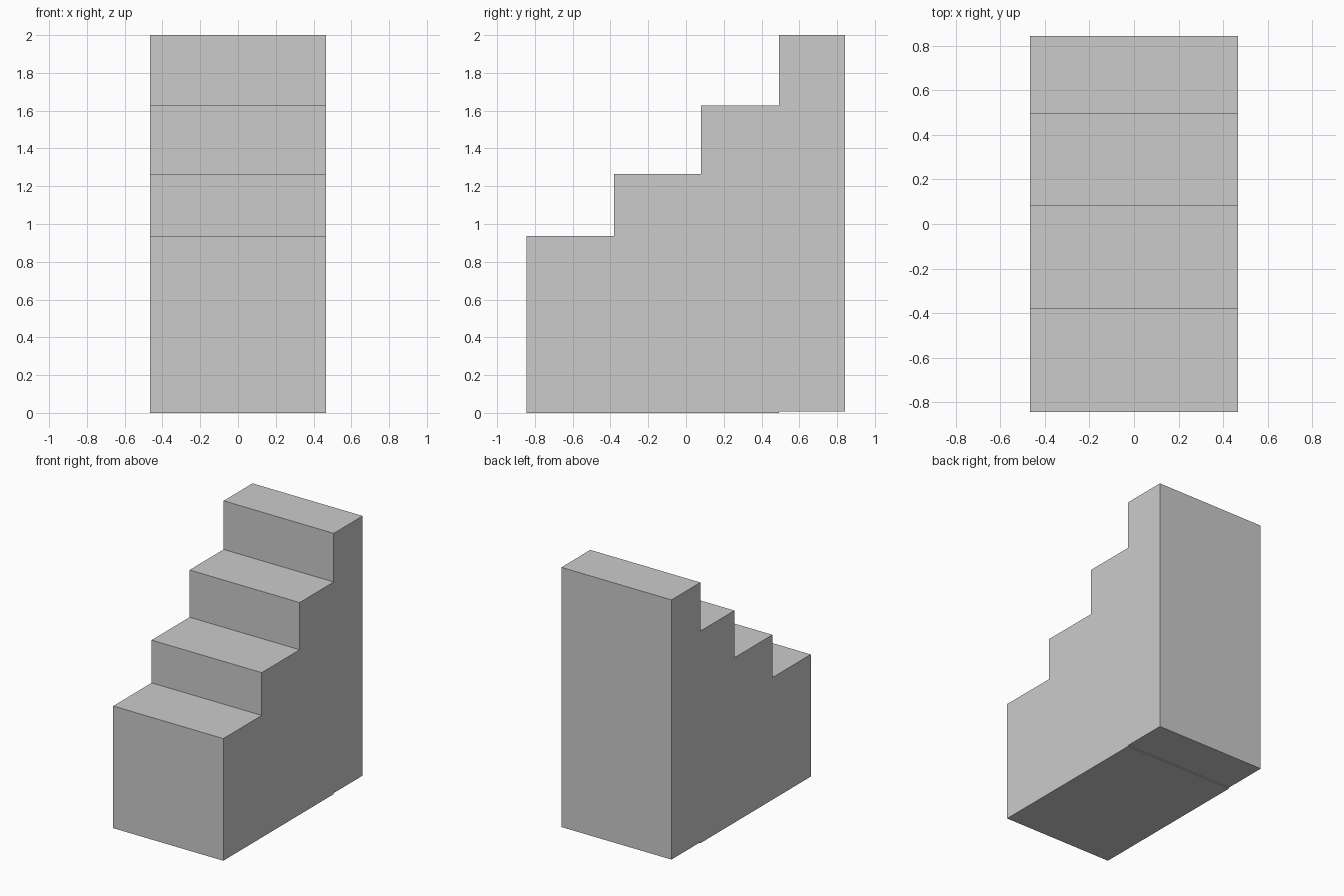
import bpy, bmesh

if "Cube" in bpy.data.objects:
    bpy.data.objects.remove(bpy.data.objects["Cube"])

HALF_WIDTH = 0.467
FRONT, BACK = -0.845, 0.843

# Each step: front edge y, tread height z
steps = [(FRONT, 0.937), (-0.38, 1.265), (0.08, 1.627), (0.493, 2.0)]

# Side profile (y, z): underside with a slight lift below the top step, then back
profile = [(FRONT, 0), (0.493, 0), (0.493, 0.008), (BACK, 0.008)]

# Treads and risers, from the top step down to the front
rear = BACK
for y, z in reversed(steps):
    profile += [(rear, z), (y, z)]
    rear = y

# Extrude the profile across the width
bm = bmesh.new()
side = bm.faces.new([bm.verts.new((-HALF_WIDTH, y, z)) for y, z in profile])
ext = bmesh.ops.extrude_face_region(bm, geom=[side], use_keep_orig=True)
moved = [v for v in ext["geom"] if isinstance(v, bmesh.types.BMVert)]
bmesh.ops.translate(bm, verts=moved, vec=(2 * HALF_WIDTH, 0, 0))
bmesh.ops.recalc_face_normals(bm, faces=bm.faces)

mesh = bpy.data.meshes.new("staircase")
bm.to_mesh(mesh)
bm.free()
bpy.context.collection.objects.link(bpy.data.objects.new("staircase", mesh))
